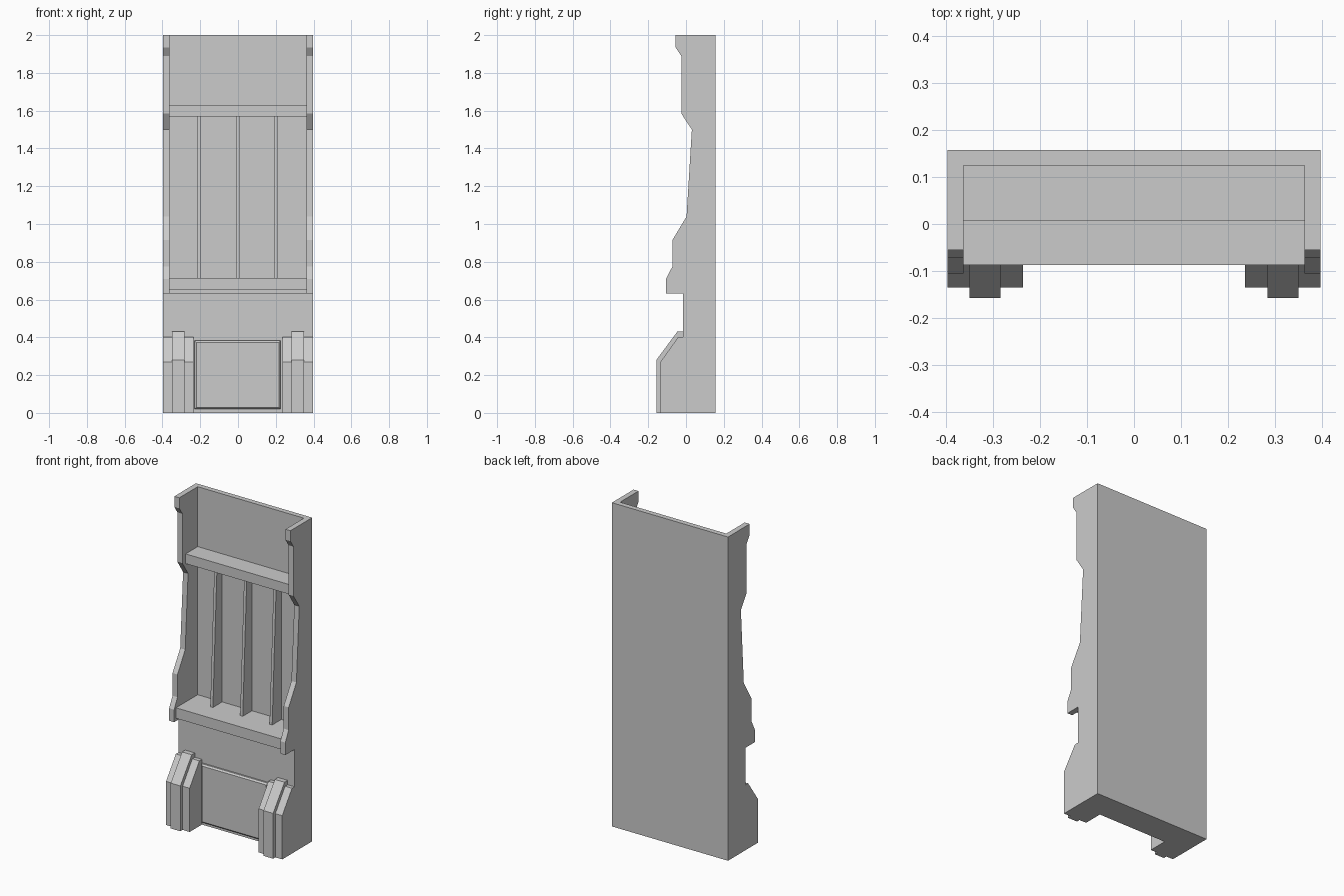
import bpy, bmesh

if "Cube" in bpy.data.objects:
    bpy.data.objects.remove(bpy.data.objects["Cube"])


def extrude_profile(name, profile, x0, x1):
    """Solid from a (y, z) profile swept along x."""
    bm = bmesh.new()
    face = bm.faces.new([bm.verts.new((x0, y, z)) for y, z in profile])
    ret = bmesh.ops.extrude_face_region(bm, geom=[face])
    verts = [v for v in ret["geom"] if isinstance(v, bmesh.types.BMVert)]
    bmesh.ops.translate(bm, verts=verts, vec=(x1 - x0, 0, 0))
    bmesh.ops.recalc_face_normals(bm, faces=bm.faces)
    mesh = bpy.data.meshes.new(name)
    bm.to_mesh(mesh)
    bm.free()
    obj = bpy.data.objects.new(name, mesh)
    bpy.context.collection.objects.link(obj)
    return obj


def box(name, x0, x1, y0, y1, z0, z1):
    return extrude_profile(name, [(y0, z0), (y1, z0), (y1, z1), (y0, z1)], x0, x1)


def mirror(obj):
    obj.modifiers.new("mirror", "MIRROR").use_axis[0] = True


W, IN, BACK, PANEL, BASE = 0.397, 0.363, 0.157, 0.125, -0.015

# Back panel and solid lower base
box("back_panel", -W, W, PANEL, BACK, 0.633, 2)
box("lower_base", -W, W, BASE, BACK, 0, 0.633)

# Contoured side walls
wall = [(PANEL, 2), (-0.055, 2), (-0.055, 1.935), (-0.025, 1.89), (-0.025, 1.585),
        (0.031, 1.50), (0.003, 1.04), (-0.072, 0.915), (-0.072, 0.775),
        (-0.105, 0.71), (-0.105, 0.633), (PANEL, 0.633)]
mirror(extrude_profile("side_wall", wall, IN, W))

# Cross members
box("upper_bar", -IN, IN, 0.007, PANEL, 1.57, 1.63)
box("lower_shelf", -IN, IN, -0.087, PANEL, 0.65, 0.715)

# Tapered vertical slats
slat = [(PANEL, 0.715), (0.035, 0.715), (0.075, 1.57), (PANEL, 1.57)]
for x in (-0.205, -0.001, 0.2):
    extrude_profile("slat", slat, x - 0.009, x + 0.009)

# Stepped feet: wide block and raised centre rib
foot = [(BASE, 0), (-0.135, 0), (-0.135, 0.27), (-0.04, 0.403), (BASE, 0.403)]
rib = [(BASE, 0), (-0.157, 0), (-0.157, 0.28), (-0.046, 0.43), (BASE, 0.43)]
mirror(extrude_profile("foot", foot, 0.236, W))
mirror(extrude_profile("foot_rib", rib, 0.284, 0.35))

# Bevelled plate between the feet
plate = box("front_plate", -0.23, 0.226, -0.035, BASE, 0.02, 0.382)
bm = bmesh.new()
bm.from_mesh(plate.data)
edges = [e for e in bm.edges if all(v.co.y < -0.03 for v in e.verts)]
bmesh.ops.bevel(bm, geom=edges, offset=0.009, segments=1, affect="EDGES")
bm.to_mesh(plate.data)
bm.free()
